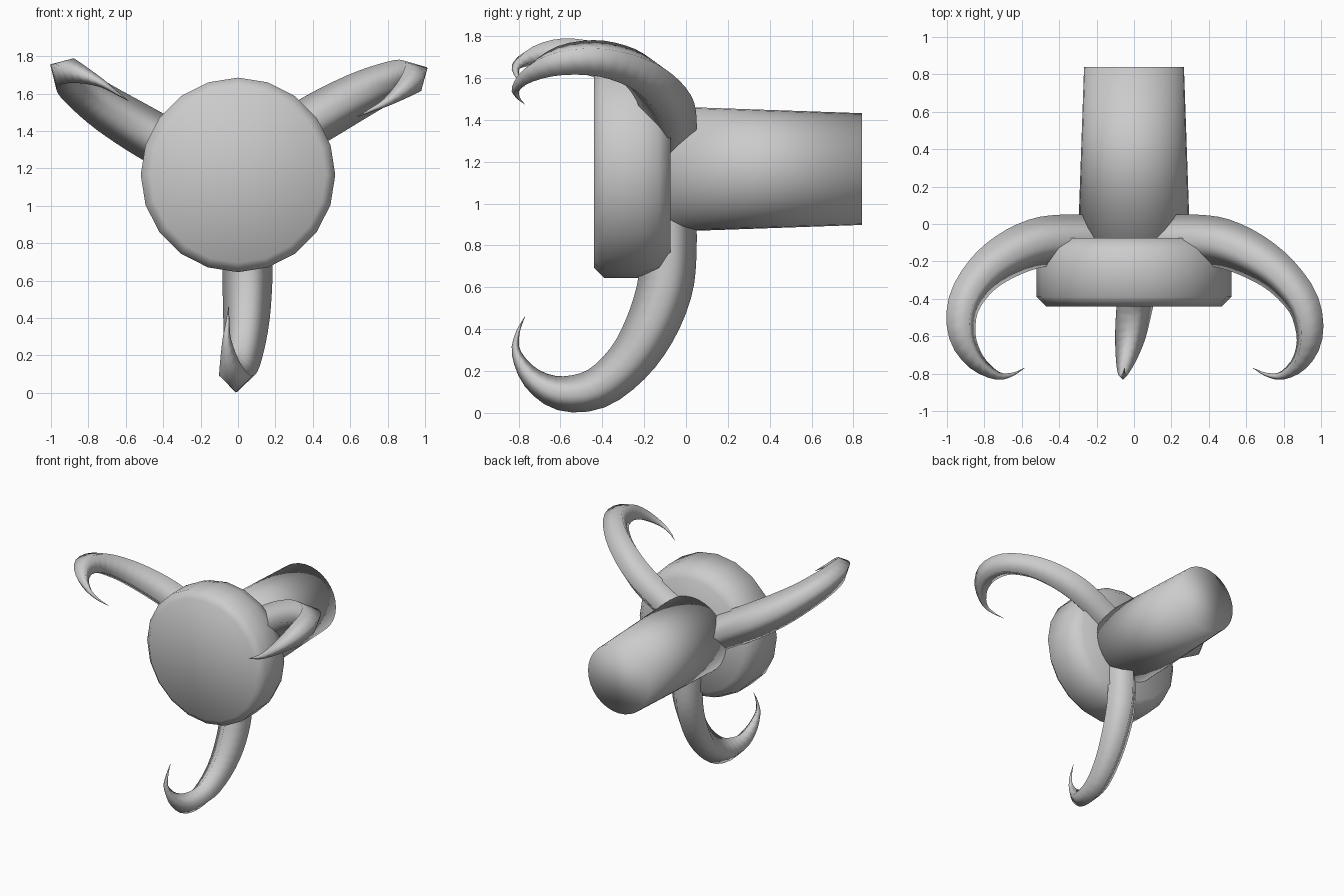
import bpy, bmesh, math
from mathutils import Vector, Matrix

if "Cube" in bpy.data.objects:
    bpy.data.objects.remove(bpy.data.objects["Cube"])

AXIS_Z = 1.165          # height of the common y-parallel axis


def loft(name, rings):
    """Skin a list of closed rings, cap both ends, shade smooth."""
    bm = bmesh.new()
    vs = [[bm.verts.new(p) for p in ring] for ring in rings]
    n = len(rings[0])
    for a, b in zip(vs, vs[1:]):
        for i in range(n):
            j = (i + 1) % n
            bm.faces.new((a[i], a[j], b[j], b[i]))
    bm.faces.new(vs[0])
    bm.faces.new(vs[-1])
    bmesh.ops.recalc_face_normals(bm, faces=bm.faces)
    for f in bm.faces:
        f.smooth = True
    mesh = bpy.data.meshes.new(name)
    bm.to_mesh(mesh)
    bm.free()
    obj = bpy.data.objects.new(name, mesh)
    bpy.context.collection.objects.link(obj)
    return obj


def lathe(name, profile, sides):
    """Revolve (radius, y) points about the y axis."""
    step = 2 * math.pi / sides
    rings = [[(r * math.cos(i * step), y, r * math.sin(i * step))
              for i in range(sides)] for r, y in profile]
    obj = loft(name, rings)
    obj.location.z = AXIS_Z
    return obj


def smooth_path(keys, steps):
    """Catmull-Rom through (x, y, z, radius) keys."""
    k = [Vector(p) for p in keys]
    k = [2 * k[0] - k[1]] + k + [2 * k[-1] - k[-2]]
    out = []
    for a, b, c, d in zip(k, k[1:], k[2:], k[3:]):
        for s in range(steps):
            t = s / steps
            out.append(0.5 * (2 * b + (c - a) * t + (2 * a - 5 * b + 4 * c - d) * t * t
                              + (3 * b - a - 3 * c + d) * t ** 3))
    return out + [k[-2]]


# Front disc: chamfered front rim, rounded back rim
lathe("disc", [(0.47, -0.44), (0.52, -0.39), (0.52, -0.21),
               (0.495, -0.13), (0.44, -0.075)], 20)

# Tapered rear shaft
lathe("shaft", [(0.30, -0.10), (0.267, 0.84)], 32)

# Hooked claw with a diamond section; z is relative to the axis
KEYS = [(0.05, -0.085, 1.00, 0.135), (0.05, -0.085, 0.75, 0.135),
        (0.05, -0.105, 0.58, 0.133), (0.045, -0.175, 0.395, 0.124),
        (0.03, -0.28, 0.235, 0.110), (0.005, -0.43, 0.115, 0.098),
        (-0.02, -0.60, 0.094, 0.082), (-0.045, -0.735, 0.165, 0.052),
        (-0.06, -0.81, 0.285, 0.023), (-0.055, -0.805, 0.38, 0.010),
        (-0.05, -0.77, 0.46, 0.001)]
path = smooth_path(KEYS, 3)
rings = []
for i, p in enumerate(path):
    tangent = (path[min(i + 1, len(path) - 1)] - path[max(i - 1, 0)]).xyz.normalized()
    side = (Vector((1, 0, 0)) - tangent * tangent.x).normalized()
    normal = tangent.cross(side)
    c = p.xyz - Vector((0, 0, AXIS_Z))
    rings.append([c + d * p.w for d in (side, normal, -side, -normal)])

# Three claws spaced evenly around the axis
for i in range(3):
    turn = Matrix.Rotation(math.radians(120 * i), 4, 'Y')
    claw = loft(f"claw_{i + 1}", [[turn @ q for q in r] for r in rings])
    claw.location.z = AXIS_Z
